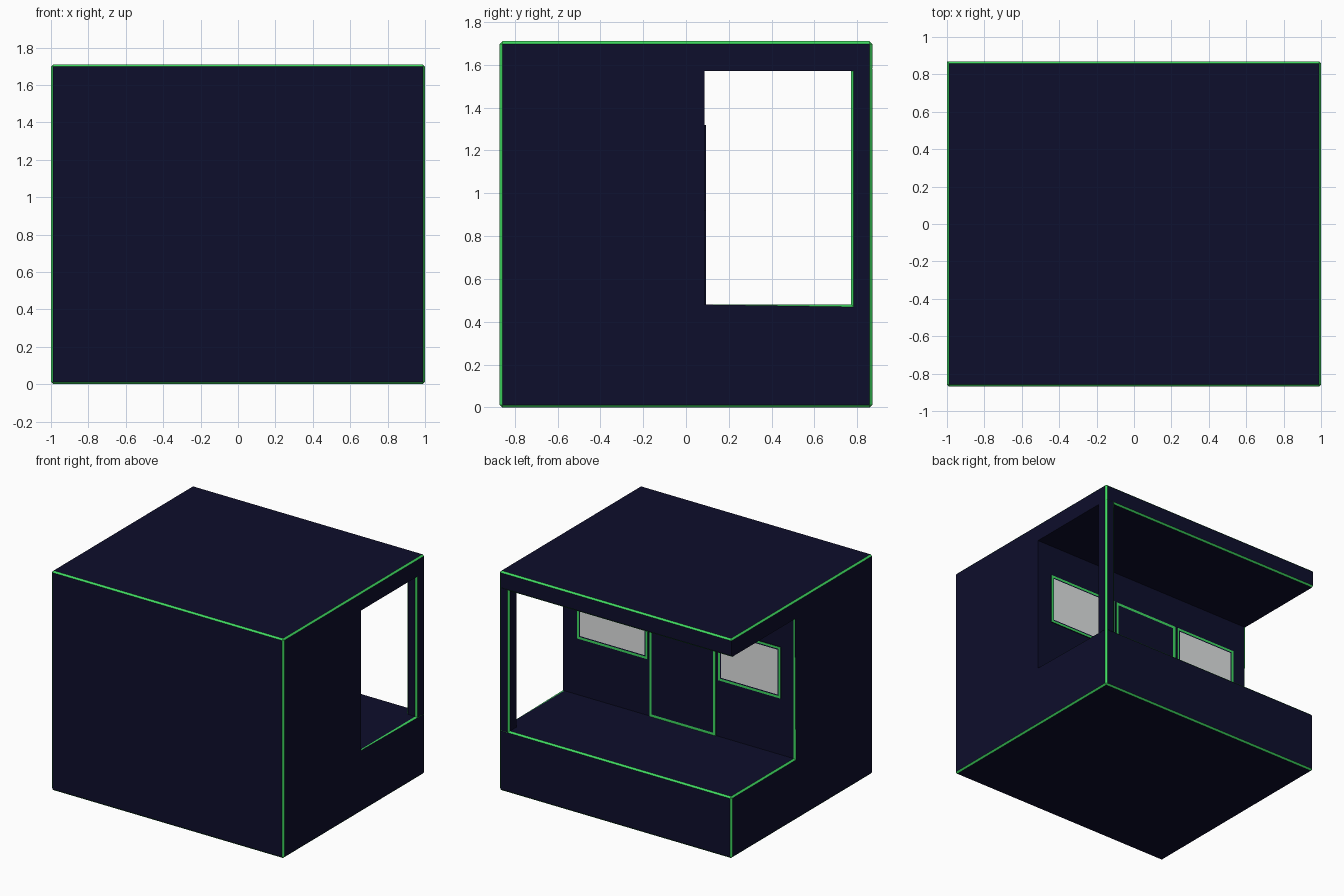
import bpy, bmesh

if "Cube" in bpy.data.objects:
    bpy.data.objects.remove(bpy.data.objects["Cube"])


def material(name, rgb):
    m = bpy.data.materials.new(name)
    m.diffuse_color = (*rgb, 1)
    m.use_nodes = True
    m.node_tree.nodes["Principled BSDF"].inputs["Base Color"].default_value = m.diffuse_color
    return m


NAVY = material("dark navy", (0.0042, 0.0044, 0.025))
GREEN = material("bright green", (0.05, 0.70, 0.12))
GREY = material("pale grey", (0.74, 0.76, 0.76))

W, D, H = 1.0, 0.87, 1.71            # half width, half depth, height
FLOOR, CEIL, WALL = 0.48, 1.57, 0.087
TRIM = 0.012


def finish(bm, name):
    bmesh.ops.recalc_face_normals(bm, faces=bm.faces)
    me = bpy.data.meshes.new(name)
    bm.to_mesh(me)
    bm.free()
    for m in (NAVY, GREEN, GREY):
        me.materials.append(m)
    ob = bpy.data.objects.new(name, me)
    bpy.context.collection.objects.link(ob)
    return ob


def box(x0, x1, y0, y1, z0, z1):
    bm = bmesh.new()
    bmesh.ops.create_cube(bm, size=1)
    for v in bm.verts:
        v.co = ((x0 + x1) / 2 + v.co.x * (x1 - x0),
                (y0 + y1) / 2 + v.co.y * (y1 - y0),
                (z0 + z1) / 2 + v.co.z * (z1 - z0))
    return bm


def trim_edges(bm, edges):
    # narrow green chamfer along the chosen edges
    bmesh.ops.bevel(bm, geom=edges, offset=TRIM, offset_type='OFFSET', segments=1,
                    profile=0.5, affect='EDGES', material=1)


# Main building: C-shaped side profile extruded across the width
bm = bmesh.new()
profile = [(-D, 0), (D, 0), (D, FLOOR), (WALL, FLOOR),
           (WALL, CEIL), (D, CEIL), (D, H), (-D, H)]
face = bm.faces.new([bm.verts.new((-W, y, z)) for y, z in profile])
ext = bmesh.ops.extrude_face_region(bm, geom=[face])
for g in ext["geom"]:
    if isinstance(g, bmesh.types.BMVert):
        g.co.x = W
bmesh.ops.recalc_face_normals(bm, faces=bm.faces)


def is_trimmed(e):
    a, b = e.verts[0].co, e.verts[1].co
    m = (a + b) / 2
    along_x = abs(a.x - b.x) > 1
    at_wall = abs(m.y - WALL) < 1e-4
    if along_x:
        return not at_wall                       # inner corners stay plain
    if abs(a.z - b.z) < 1e-4:
        return abs(m.z - CEIL) > 1e-4            # ceiling side edges stay plain
    if at_wall:
        return m.x < 0
    return not (m.x < 0 and m.y > 0 and m.z > CEIL)


trim_edges(bm, [e for e in bm.edges if is_trimmed(e)])
finish(bm, "building")

# Single corner post of the porch
bm = box(0.915, W, 0.78 - 0.01, D, FLOOR - 0.01, CEIL + 0.01)
trim_edges(bm, [e for e in bm.edges
                if abs(e.verts[0].co.z - e.verts[1].co.z) > 0.5])
finish(bm, "corner_post")


def panel(name, x0, x1, z0, z1, frame, pane=False):
    # thin plate on the porch wall, with inset green frame and optional pane
    bm = box(x0, x1, WALL - 0.002, WALL + 0.007, z0, z1)
    bm.normal_update()
    front = max(bm.faces, key=lambda f: f.calc_center_median().y)
    ring = bmesh.ops.inset_region(bm, faces=[front], thickness=frame)["faces"]
    for f in ring:
        f.material_index = 1
    if pane:
        bmesh.ops.inset_region(bm, faces=[front], thickness=0.012)
        front.material_index = 2
    finish(bm, name)


# Door and the windows on each side of it
panel("door", -0.32, 0.25, FLOOR, 1.32, 0.028)
panel("window_right", 0.265, 0.875, 0.92, 1.32, 0.024, True)
panel("window_left", -0.88, -0.34, 0.92, 1.32, 0.024, True)
